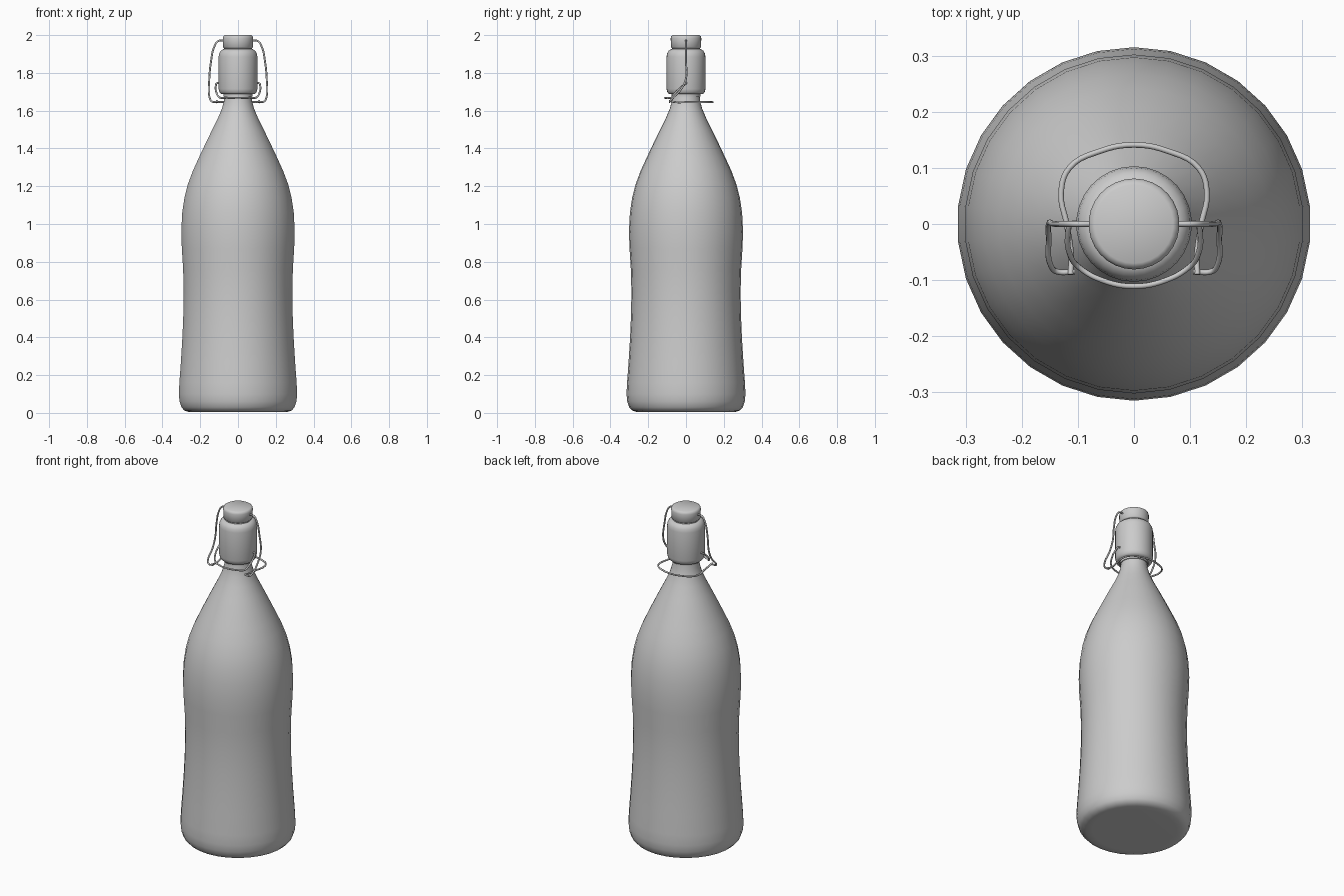
import bpy, bmesh
from math import sin, cos, pi, radians

if "Cube" in bpy.data.objects:
    bpy.data.objects.remove(bpy.data.objects["Cube"])


def lathe(name, profile, n=30):
    """Revolve (radius, z) points around z; both ends are closed."""
    bm = bmesh.new()
    rings = []
    for r, z in profile:
        rings.append([bm.verts.new((r * cos(pi / 2 + 2 * pi * i / n),
                                    r * sin(pi / 2 + 2 * pi * i / n), z)) for i in range(n)])
    for a, b in zip(rings, rings[1:]):
        for i in range(n):
            j = (i + 1) % n
            bm.faces.new((a[i], a[j], b[j], b[i]))
    bm.faces.new(rings[0][::-1])
    bm.faces.new(rings[-1])
    me = bpy.data.meshes.new(name)
    bm.to_mesh(me)
    bm.free()
    ob = bpy.data.objects.new(name, me)
    bpy.context.collection.objects.link(ob)
    smooth(ob, 50)


def smooth(ob, angle):
    bpy.ops.object.select_all(action='DESELECT')
    ob.select_set(True)
    bpy.context.view_layer.objects.active = ob
    bpy.ops.object.shade_smooth_by_angle(angle=radians(angle))


def wire(name, points, radius=0.005):
    """Round wire running smoothly through the points."""
    cu = bpy.data.curves.new(name, 'CURVE')
    cu.dimensions = '3D'
    cu.bevel_depth = radius
    cu.bevel_resolution = 2
    cu.resolution_u = 5
    cu.use_fill_caps = True
    sp = cu.splines.new('BEZIER')
    sp.bezier_points.add(len(points) - 1)
    for bp, p in zip(sp.bezier_points, points):
        bp.co = p
        bp.handle_left_type = bp.handle_right_type = 'AUTO'
    ob = bpy.data.objects.new(name, cu)
    bpy.context.collection.objects.link(ob)
    bpy.ops.object.select_all(action='DESELECT')
    ob.select_set(True)
    bpy.context.view_layer.objects.active = ob
    bpy.ops.object.convert(target='MESH')
    smooth(bpy.context.object, 50)


def flip(points):
    return [(-x, y, z) for x, y, z in points]


# Glass body
lathe("bottle_body", [
    (0.23, 0.004), (0.262, 0.005), (0.286, 0.013), (0.301, 0.03), (0.311, 0.06),
    (0.315, 0.1), (0.312, 0.16), (0.304, 0.27), (0.296, 0.4), (0.291, 0.52),
    (0.289, 0.64), (0.292, 0.76), (0.299, 0.87), (0.302, 0.96), (0.297, 1.06),
    (0.285, 1.14), (0.267, 1.21), (0.241, 1.28), (0.209, 1.35), (0.171, 1.43),
    (0.137, 1.5), (0.107, 1.56), (0.086, 1.61), (0.075, 1.65), (0.071, 1.69)])

# Thick mouth collar
lathe("mouth_collar", [
    (0.065, 1.675), (0.078, 1.675), (0.078, 1.687), (0.09, 1.688), (0.099, 1.698),
    (0.103, 1.715), (0.103, 1.885), (0.1, 1.903), (0.092, 1.917), (0.08, 1.925),
    (0.07, 1.926)])

# Stopper and its rubber seal
lathe("seal", [(0.074, 1.92), (0.074, 1.935)])
lathe("stopper", [(0.074, 1.93), (0.08, 1.936), (0.081, 1.985), (0.078, 1.995), (0.07, 2.0)])

# Bail arms from the stopper down to the hooked ends
bail = [(0.07, 0, 1.97), (0.105, 0, 1.968), (0.125, 0, 1.94), (0.143, 0, 1.86),
        (0.152, 0, 1.77), (0.152, -0.025, 1.715), (0.148, -0.075, 1.662),
        (0.137, -0.085, 1.648), (0.105, -0.085, 1.648)]
wire("bail_right", bail)
wire("bail_left", flip(bail))

# Front lever wire, pivoting on the collar
lever = [(0.09, 0, 1.745), (0.112, 0, 1.745), (0.117, -0.012, 1.735),
         (0.112, -0.06, 1.69), (0.098, -0.077, 1.67), (0.06, -0.099, 1.668)]
wire("lever_wire", lever + [(0, -0.111, 1.668)] + flip(lever)[::-1])

# Large back loop
loop = [(0.113, -0.09, 1.652), (0.112, -0.055, 1.645), (0.12, 0, 1.645),
        (0.13, 0.055, 1.645), (0.115, 0.1, 1.645), (0.06, 0.13, 1.645)]
wire("back_loop", loop + [(0, 0.141, 1.645)] + flip(loop)[::-1])
